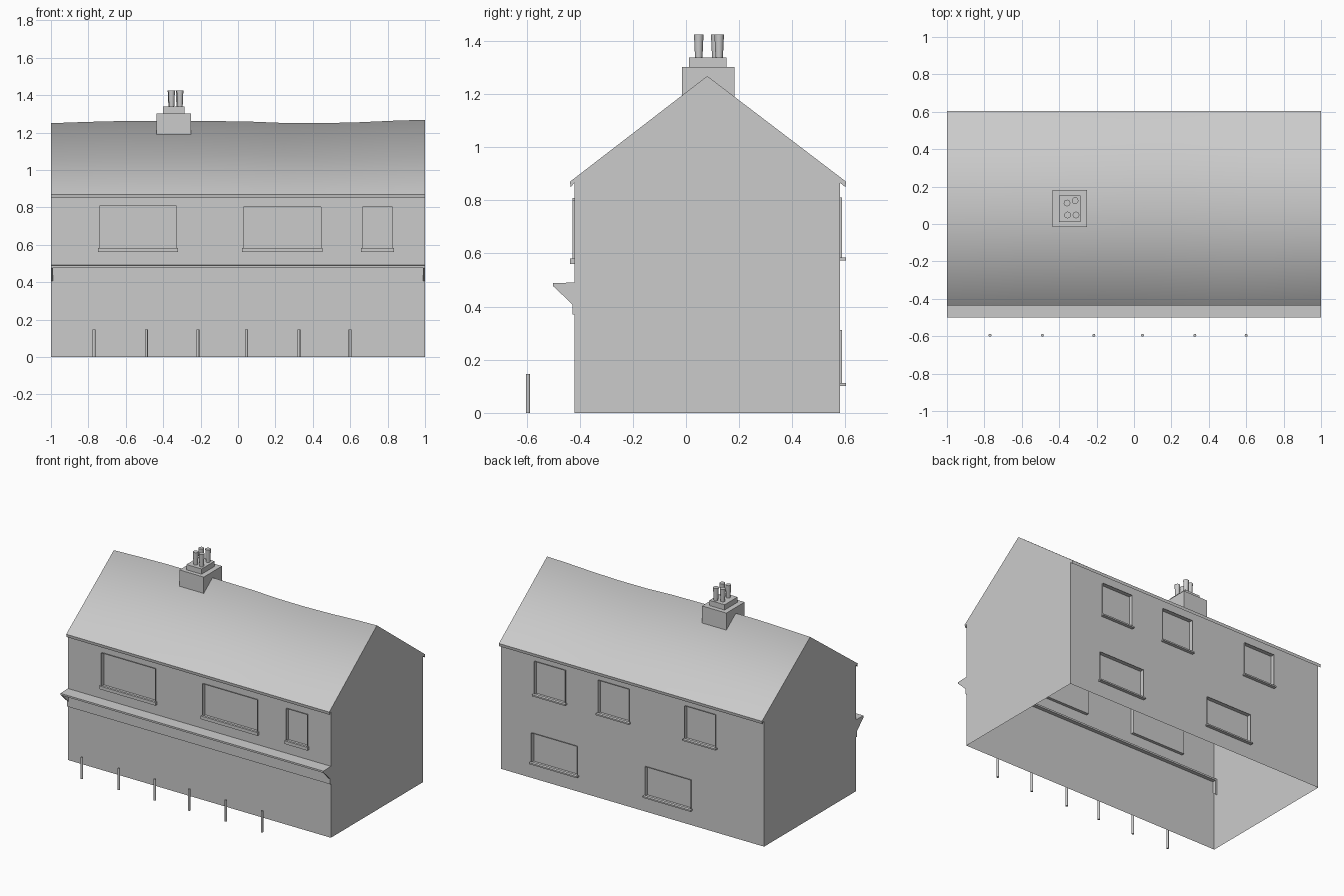
import bpy
import bmesh
from mathutils import Vector

if "Cube" in bpy.data.objects:
    bpy.data.objects.remove(bpy.data.objects["Cube"])

GREY = (0.6, 0.6, 0.6, 1)
grey = bpy.data.materials.new("plain_grey")
grey.use_nodes = True
grey.diffuse_color = GREY
grey.node_tree.nodes["Principled BSDF"].inputs["Base Color"].default_value = GREY

FRONT, BACK, RIDGE = -0.42, 0.58, 0.08
EAVE_Z, LIP_Z = 0.87, 0.85


def finish(name, bm, smooth=False):
    mesh = bpy.data.meshes.new(name)
    bm.to_mesh(mesh)
    bm.free()
    mesh.materials.append(grey)
    for poly in mesh.polygons:
        poly.use_smooth = smooth
    ob = bpy.data.objects.new(name, mesh)
    bpy.context.collection.objects.link(ob)
    return ob


def face(bm, points, hint):
    """Add a face whose normal agrees with the hint direction."""
    f = bm.faces.new([bm.verts.new(p) for p in points])
    f.normal_update()
    if f.normal.dot(Vector(hint)) < 0:
        f.normal_flip()


def box(name, x, y, z):
    bm = bmesh.new()
    bmesh.ops.create_cube(bm, size=1)
    for v in bm.verts:
        v.co = [lo + (hi - lo) * (c + 0.5) for c, (lo, hi) in zip(v.co, (x, y, z))]
    return finish(name, bm)


def tube(name, x, y, z0, z1, r0, r1, sides):
    bm = bmesh.new()
    bmesh.ops.create_cone(bm, cap_ends=True, segments=sides, radius1=r0, radius2=r1, depth=z1 - z0)
    bmesh.ops.translate(bm, verts=bm.verts, vec=(x, y, (z0 + z1) / 2))
    ob = finish(name, bm, True)
    for e in ob.data.edges:
        a, b = (ob.data.vertices[i].co.z for i in e.vertices)
        e.use_edge_sharp = abs(a - b) < 0.001


def wall(name, y, out, windows):
    """Single-skin wall with an opening at every window."""
    xs = sorted({-1, 1} | {x for w in windows for x in w[:2]})
    zs = sorted({0, EAVE_Z} | {z for w in windows for z in w[2:]})
    bm = bmesh.new()
    for x0, x1 in zip(xs, xs[1:]):
        for z0, z1 in zip(zs, zs[1:]):
            cx, cz = (x0 + x1) / 2, (z0 + z1) / 2
            if not any(a < cx < b and c < cz < d for a, b, c, d in windows):
                face(bm, [(x0, y, z0), (x1, y, z0), (x1, y, z1), (x0, y, z1)], (0, out, 0))
    bmesh.ops.remove_doubles(bm, verts=bm.verts, dist=0.0001)
    finish(name, bm)


def window(name, y, out, rect, sill_drop, sill_out):
    """Thin raised rim, recessed pane and a sill."""
    x0, x1, z0, z1 = rect
    tip, pane = y + out * 0.008, y - out * 0.02
    ring = [(x0, z0), (x1, z0), (x1, z1), (x0, z1)]
    bm = bmesh.new()
    for (ax, az), (bx, bz) in zip(ring, ring[1:] + ring[:1]):
        inward = ((x0 + x1) / 2 - (ax + bx) / 2, 0, (z0 + z1) / 2 - (az + bz) / 2)
        face(bm, [(ax, tip, az), (bx, tip, bz), (bx, pane, bz), (ax, pane, az)], inward)
    face(bm, [(x, pane, z) for x, z in ring], (0, out, 0))
    finish(name, bm)
    box(name + "_sill", (x0 - 0.008, x1 + 0.008), sorted((y, y + out * sill_out)), (z0 - sill_drop, z0 + 0.004))


# Walls and windows
front_windows = [(-0.74, -0.33, 0.578, 0.808), (0.03, 0.445, 0.578, 0.802), (0.665, 0.825, 0.578, 0.802)]
back_windows = [(x, x + 0.235, 0.58, 0.81) for x in (-0.636, 0.023, 0.508)]
back_windows += [(x, x + 0.348, 0.108, 0.312) for x in (-0.447, 0.417)]
for side, y, out, rects, drop, depth in (
        ("front", FRONT, -1, front_windows, 0.018, 0.016),
        ("back", BACK, 1, back_windows, 0.006, 0.022)):
    wall(side + "_wall", y, out, rects)
    for i, rect in enumerate(rects):
        window(f"{side}_window_{i + 1}", y, out, rect, drop, depth)


# Roof with a gently sagging ridge
ridge = [(-1, 1.25), (-0.8, 1.257), (-0.6, 1.262), (-0.2, 1.262), (0.05, 1.259), (0.25, 1.251),
         (0.45, 1.25), (0.65, 1.255), (0.85, 1.264), (1, 1.268)]
eaves = (-0.437, 0.603)
bm = bmesh.new()
for (xa, za), (xb, zb) in zip(ridge, ridge[1:]):
    for e in eaves:
        face(bm, [(xa, e, EAVE_Z), (xb, e, EAVE_Z), (xb, RIDGE, zb), (xa, RIDGE, za)], (0, 0, 1))
bmesh.ops.remove_doubles(bm, verts=bm.verts, dist=0.0001)
finish("roof", bm, True)

# Eave lips
for name, e, lip, w, out in (("front_eave", eaves[0], -0.434, FRONT, -1), ("back_eave", eaves[1], 0.6, BACK, 1)):
    bm = bmesh.new()
    face(bm, [(-1, e, EAVE_Z), (1, e, EAVE_Z), (1, lip, LIP_Z), (-1, lip, LIP_Z)], (0, out, 0))
    face(bm, [(-1, lip, LIP_Z), (1, lip, LIP_Z), (1, w, 0.866), (-1, w, 0.866)], (0, 0, -1))
    finish(name, bm)

# Gable ends
for name, x, top in (("right_gable", -1, ridge[0][1]), ("left_gable", 1, ridge[-1][1])):
    outline = [(FRONT, 0), (BACK, 0), (BACK, 0.866), (0.6, LIP_Z), (eaves[1], EAVE_Z), (RIDGE, top),
               (eaves[0], EAVE_Z), (-0.434, LIP_Z), (FRONT, 0.866)]
    bm = bmesh.new()
    face(bm, [(x, y, z) for y, z in outline], (x, 0, 0))
    finish(name, bm)

# Shopfront fascia and canopy with triangular end brackets
box("fascia", (-1, 1), (-0.427, FRONT), (0.37, 0.488))
canopy = box("canopy", (-1, 1), (-0.5, -0.395), (0.48, 0.492))
for v in canopy.data.vertices:
    if v.co.y < -0.45:
        v.co.z -= 0.004
for name, x in (("right_bracket", -0.995), ("left_bracket", 0.995)):
    bm = bmesh.new()
    face(bm, [(x - 0.005, y, z) for y, z in ((-0.5, 0.478), (-0.395, 0.485), (-0.395, 0.38), (-0.425, 0.405))], (-1, 0, 0))
    solid = bmesh.ops.extrude_face_region(bm, geom=bm.faces[:])["geom"]
    bmesh.ops.translate(bm, vec=(0.01, 0, 0), verts=[g for g in solid if isinstance(g, bmesh.types.BMVert)])
    bmesh.ops.recalc_face_normals(bm, faces=bm.faces)
    finish(name, bm)

# Chimney
box("chimney_stack", (-0.435, -0.25), (-0.015, 0.183), (1.18, 1.302))
box("chimney_cap", (-0.4, -0.285), (0.012, 0.152), (1.302, 1.338))
for i, (x, y) in enumerate([(-0.358, 0.112), (-0.315, 0.125), (-0.355, 0.048), (-0.31, 0.048)]):
    tube(f"chimney_pot_{i + 1}", x, y, 1.338, 1.425, 0.014, 0.018, 12)

# Bollards
for i, x in enumerate((-0.77, -0.49, -0.215, 0.045, 0.325, 0.6)):
    tube(f"bollard_{i + 1}", x, -0.595, 0, 0.147, 0.008, 0.008, 12)
